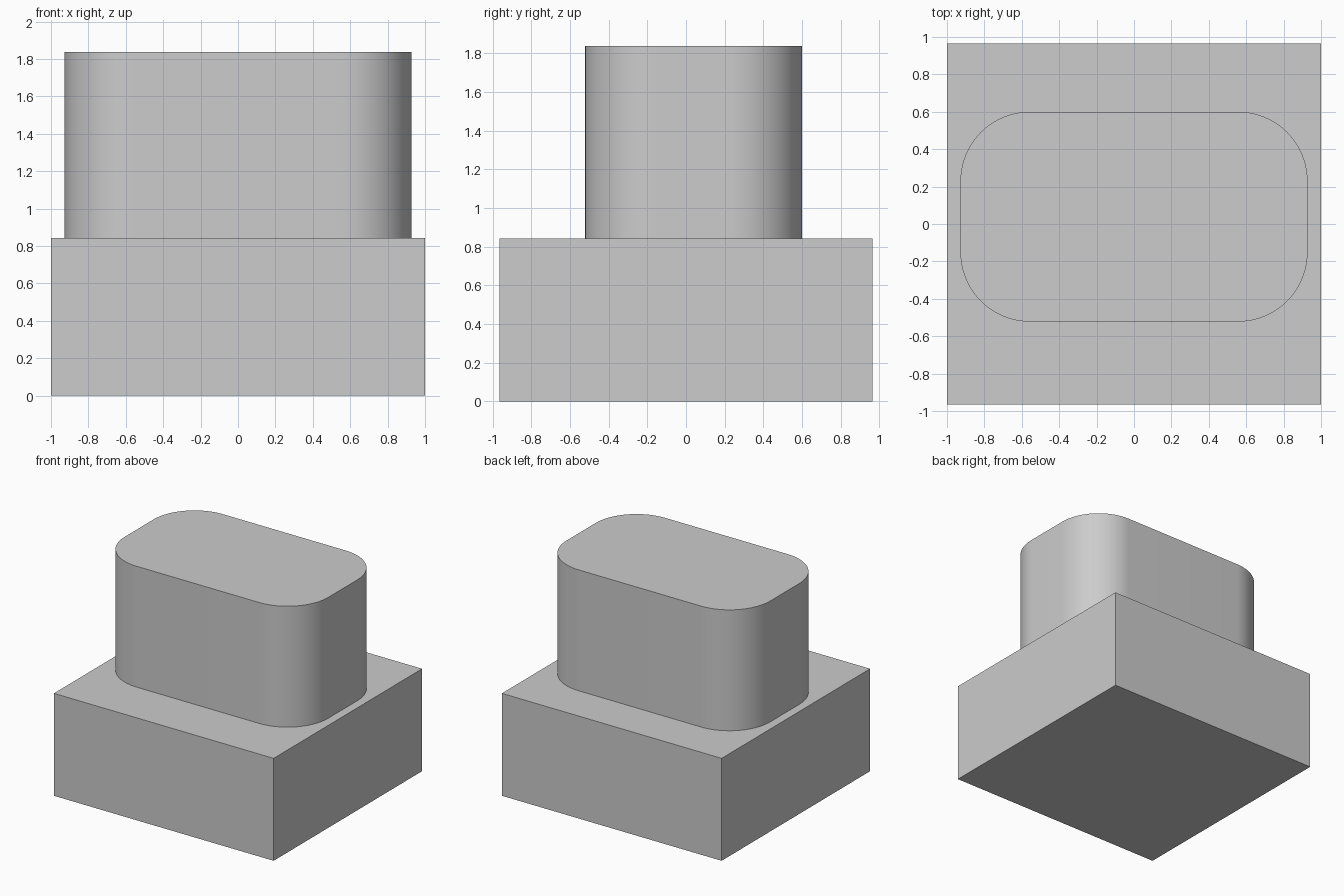
import bpy, bmesh
from math import cos, sin, pi, radians

cube = bpy.data.objects.get("Cube")
if cube:
    bpy.data.objects.remove(cube, do_unlink=True)

# Single grey finish
GREY = (0.604, 0.604, 0.604, 1)
grey = bpy.data.materials.new("plain grey")
grey.use_nodes = True
grey.diffuse_color = GREY
grey.node_tree.nodes["Principled BSDF"].inputs["Base Color"].default_value = GREY


def rounded_outline(half_x, half_y, radius, steps):
    """Counter-clockwise rectangle outline with arcs at the corners."""
    points = []
    for i, (sx, sy) in enumerate([(1, 1), (-1, 1), (-1, -1), (1, -1)]):
        for s in range(steps + 1):
            a = (i + s / steps) * pi / 2
            points.append((sx * (half_x - radius) + radius * cos(a),
                           sy * (half_y - radius) + radius * sin(a)))
    return points


def extrude_outline(name, outline, y_centre, bottom, top):
    """Closed solid raised from a flat outline."""
    bm = bmesh.new()
    face = bm.faces.new([bm.verts.new((x, y + y_centre, bottom)) for x, y in outline])
    raised = bmesh.ops.extrude_face_region(bm, geom=[face], use_keep_orig=True)["geom"]
    verts = [g for g in raised if isinstance(g, bmesh.types.BMVert)]
    bmesh.ops.translate(bm, verts=verts, vec=(0, 0, top - bottom))
    bmesh.ops.recalc_face_normals(bm, faces=bm.faces)
    mesh = bpy.data.meshes.new(name)
    bm.to_mesh(mesh)
    bm.free()
    mesh.materials.append(grey)
    obj = bpy.data.objects.new(name, mesh)
    bpy.context.collection.objects.link(obj)
    return obj


# Square-edged base block
base_outline = [(1, 0.965), (-1, 0.965), (-1, -0.965), (1, -0.965)]
extrude_outline("base_block", base_outline, 0, 0, 0.843)

# Rounded upper block, set slightly towards the back
upper = extrude_outline("rounded_upper_block",
                        rounded_outline(0.928, 0.561, 0.372, 24), 0.039, 0.843, 1.838)
bpy.ops.object.select_all(action="DESELECT")
upper.select_set(True)
bpy.context.view_layer.objects.active = upper
bpy.ops.object.shade_smooth_by_angle(angle=radians(30))
